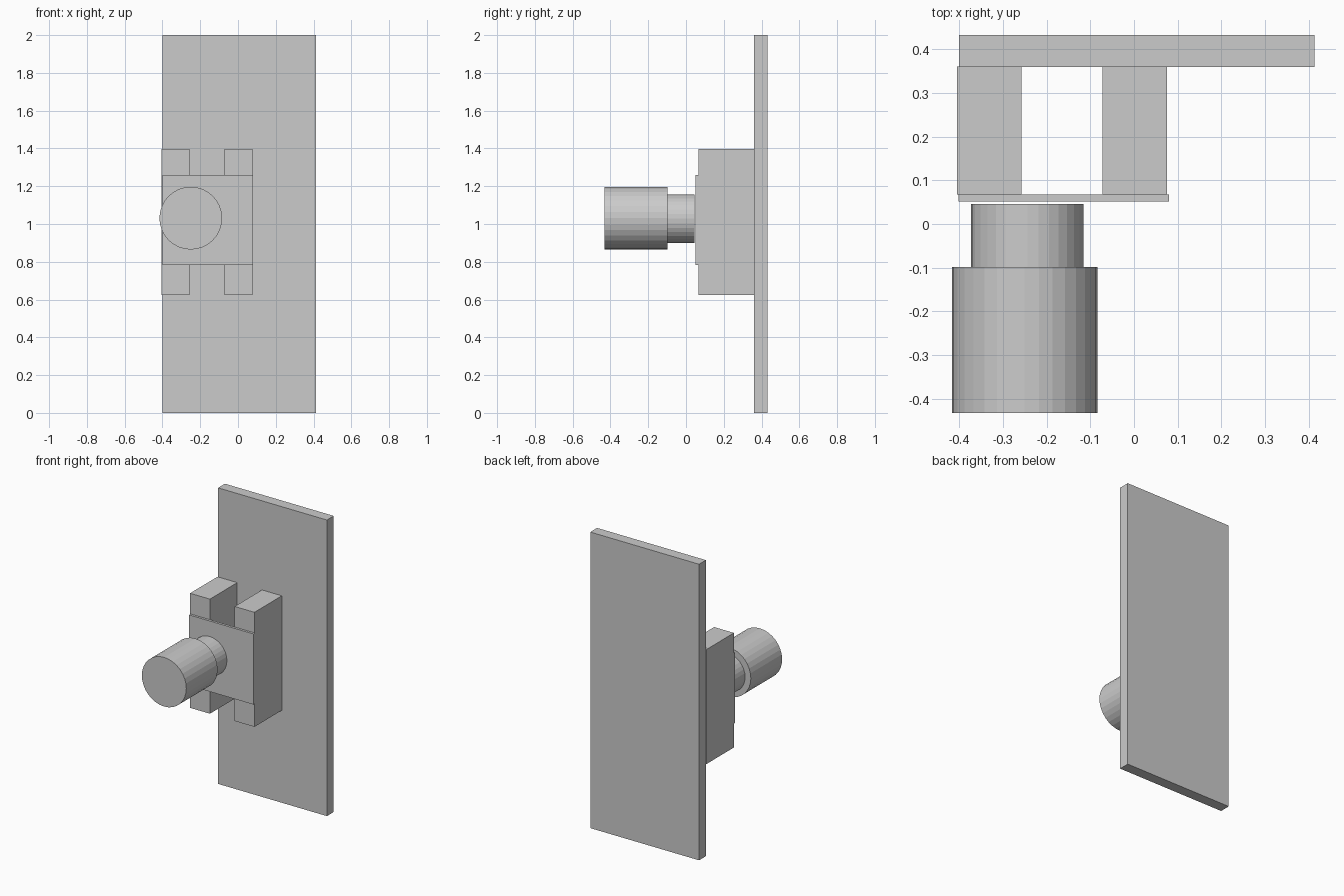
import bpy
from math import pi

if "Cube" in bpy.data.objects:
    bpy.data.objects.remove(bpy.data.objects["Cube"])


def box(name, x, y, z):
    """Box spanning the given (min, max) ranges."""
    bpy.ops.mesh.primitive_cube_add(size=1, location=[sum(r) / 2 for r in (x, y, z)])
    ob = bpy.context.object
    ob.name = name
    ob.scale = [r[1] - r[0] for r in (x, y, z)]
    bpy.ops.object.transform_apply(location=False, rotation=False, scale=True)


def barrel(name, x, z, radius, y):
    """Flat-shaded cylinder lying along y."""
    bpy.ops.mesh.primitive_cylinder_add(
        vertices=32, radius=radius, depth=y[1] - y[0],
        location=(x, sum(y) / 2, z), rotation=(pi / 2, 0, 0))
    bpy.context.object.name = name


# Tall back panel
box("back_panel", (-0.40, 0.413), (0.359, 0.432), (0, 2))

# Two upright spacer blocks on the panel
for side, x0 in (("left", -0.405), ("right", -0.072)):
    box(f"{side}_spacer", (x0, x0 + 0.148), (0.067, 0.36), (0.624, 1.398))

# Thin mounting plate across the spacers
box("mounting_plate", (-0.401, 0.08), (0.051, 0.068), (0.782, 1.259))

# Stepped round knob: narrow neck and wide head
barrel("knob_neck", -0.244, 1.028, 0.129, (-0.099, 0.046))
barrel("knob_head", -0.25, 1.031, 0.166, (-0.432, -0.098))
